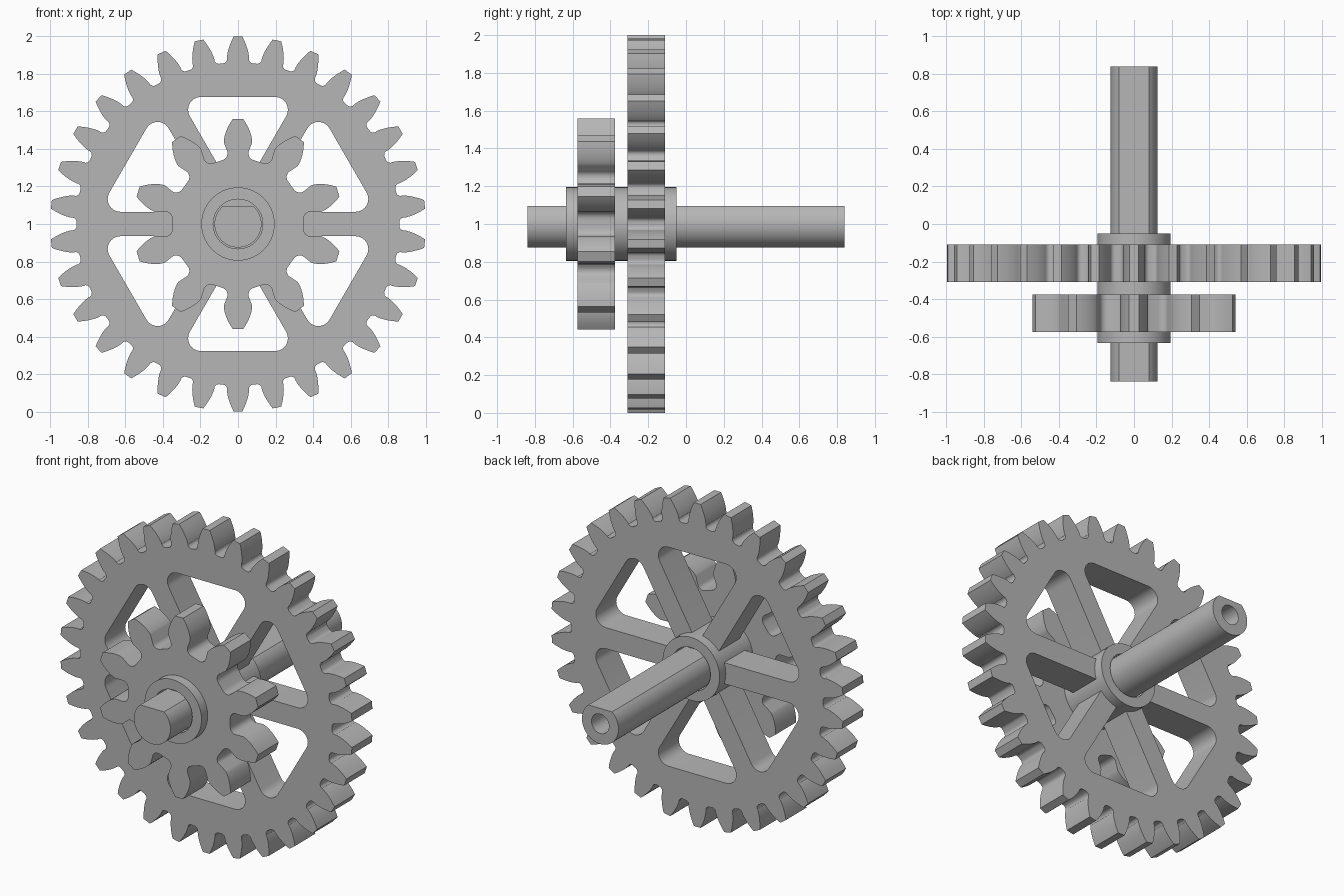
import bpy
import math
from math import pi, sin, cos, tan, acos

old = bpy.data.objects.get("Cube")
if old:
    bpy.data.objects.remove(old, do_unlink=True)

# Single grey material
grey = bpy.data.materials.new("plain_grey")
grey.use_nodes = True
colour = (0.47, 0.47, 0.47, 1)
grey.diffuse_color = colour
grey.node_tree.nodes["Principled BSDF"].inputs["Base Color"].default_value = colour

AXIS_Z = 1.0


def polar(r, a):
    return (r * cos(a), r * sin(a))


def circle(r, n=72):
    return [polar(r, 2 * pi * i / n) for i in range(n)]


def extrude(name, outlines, y0, y1):
    """Fill nested outlines (inner ones are holes) and extrude along y."""
    curve = bpy.data.curves.new(name, "CURVE")
    curve.dimensions = "2D"
    curve.fill_mode = "BOTH"
    curve.extrude = (y1 - y0) / 2
    for outline in outlines:
        spline = curve.splines.new("POLY")
        spline.points.add(len(outline) - 1)
        for point, (x, y) in zip(spline.points, outline):
            point.co = (x, y, 0, 1)
        spline.use_cyclic_u = True
    ob = bpy.data.objects.new(name, curve)
    bpy.context.collection.objects.link(ob)
    ob.location = (0, (y0 + y1) / 2, AXIS_Z)
    ob.rotation_euler = (pi / 2, 0, 0)
    bpy.ops.object.select_all(action="DESELECT")
    ob.select_set(True)
    bpy.context.view_layer.objects.active = ob
    bpy.ops.object.convert(target="MESH")
    ob = bpy.context.view_layer.objects.active
    ob.name = name
    # Weld caps to walls
    bpy.ops.object.mode_set(mode="EDIT")
    bpy.ops.mesh.select_all(action="SELECT")
    bpy.ops.mesh.remove_doubles(threshold=0.0001)
    bpy.ops.mesh.normals_make_consistent(inside=False)
    bpy.ops.object.mode_set(mode="OBJECT")
    ob.data.materials.clear()
    ob.data.materials.append(grey)
    bpy.ops.object.shade_smooth_by_angle(angle=math.radians(28))
    return ob


def gear_outline(teeth, outer, neck):
    """Involute teeth with a rounded root; one tooth points straight up."""
    module = 2 * outer / (teeth + 2)
    pitch = module * teeth / 2
    root = pitch - 1.25 * module
    pressure = math.radians(20)
    base = pitch * cos(pressure)
    fillet = 0.38 * module

    def inv(a):
        return tan(a) - a

    # Half tooth as (radius, half angle) from root to tip
    half = []
    width = fillet / root
    for i in range(6):
        t = i / 5 * pi / 2
        half.append((root + fillet * (1 - cos(t)), neck + width * (1 - sin(t))))
    start = max(base, root + fillet) + 0.03 * module
    for i in range(9):
        r = start + (outer - start) * i / 8
        half.append((r, pi / (2 * teeth) + inv(pressure) - inv(acos(base / r))))

    points = []
    for k in range(teeth):
        mid = pi / 2 + 2 * pi * k / teeth
        points += [polar(r, mid - a) for r, a in half]
        points += [polar(r, mid + a) for r, a in reversed(half)]
    return points


def window(direction, spoke=0.065, reach=0.677, radius=0.068):
    """Triangular opening between two spokes with rounded outer corners."""
    apex = spoke / sin(pi / 6)
    corner = (reach - apex) * tan(pi / 6)
    local = [(apex, 0)]
    for side in (-1, 1):
        cx, cy = reach - radius, side * (corner - radius * math.sqrt(3))
        arc = [(cx + radius * cos(a), cy + side * radius * sin(a))
               for a in (2 * pi / 3 * i / 8 for i in range(9))]
        local += arc[::-1] if side < 0 else arc
    c, s = cos(direction), sin(direction)
    return [(x * c - y * s, x * s + y * c) for x, y in local]


# Gears
windows = [window(pi / 6 + k * pi / 3) for k in range(6)]
extrude("large_gear", [gear_outline(30, 1.0, 0.066)] + windows, -0.31, -0.11)
extrude("small_gear", [gear_outline(10, 0.56, 0.145)], -0.575, -0.375)

# Hub sleeve through both gears
extrude("hub_sleeve", [circle(0.195), circle(0.132)], -0.635, -0.05)

# Shaft with a flat along its top
SHAFT_R, FLAT = 0.125, 0.095
edge = math.asin(FLAT / SHAFT_R)
sweep = pi + 2 * edge
profile = [polar(SHAFT_R, pi - edge + sweep * i / 60) for i in range(61)]
shaft = extrude("shaft", [profile], -0.838, 0.838)

# Blind hole in the back end of the shaft
cutter = extrude("hole_cutter", [circle(0.06, 40)], 0.5, 0.9)
cutter.hide_render = True
cut = shaft.modifiers.new("end_hole", "BOOLEAN")
cut.operation = "DIFFERENCE"
cut.solver = "EXACT"
cut.object = cutter
bpy.ops.object.select_all(action="DESELECT")
shaft.select_set(True)
bpy.context.view_layer.objects.active = shaft
bpy.ops.object.modifier_apply(modifier=cut.name)
bpy.data.objects.remove(cutter, do_unlink=True)
bpy.ops.object.shade_smooth_by_angle(angle=math.radians(28))
